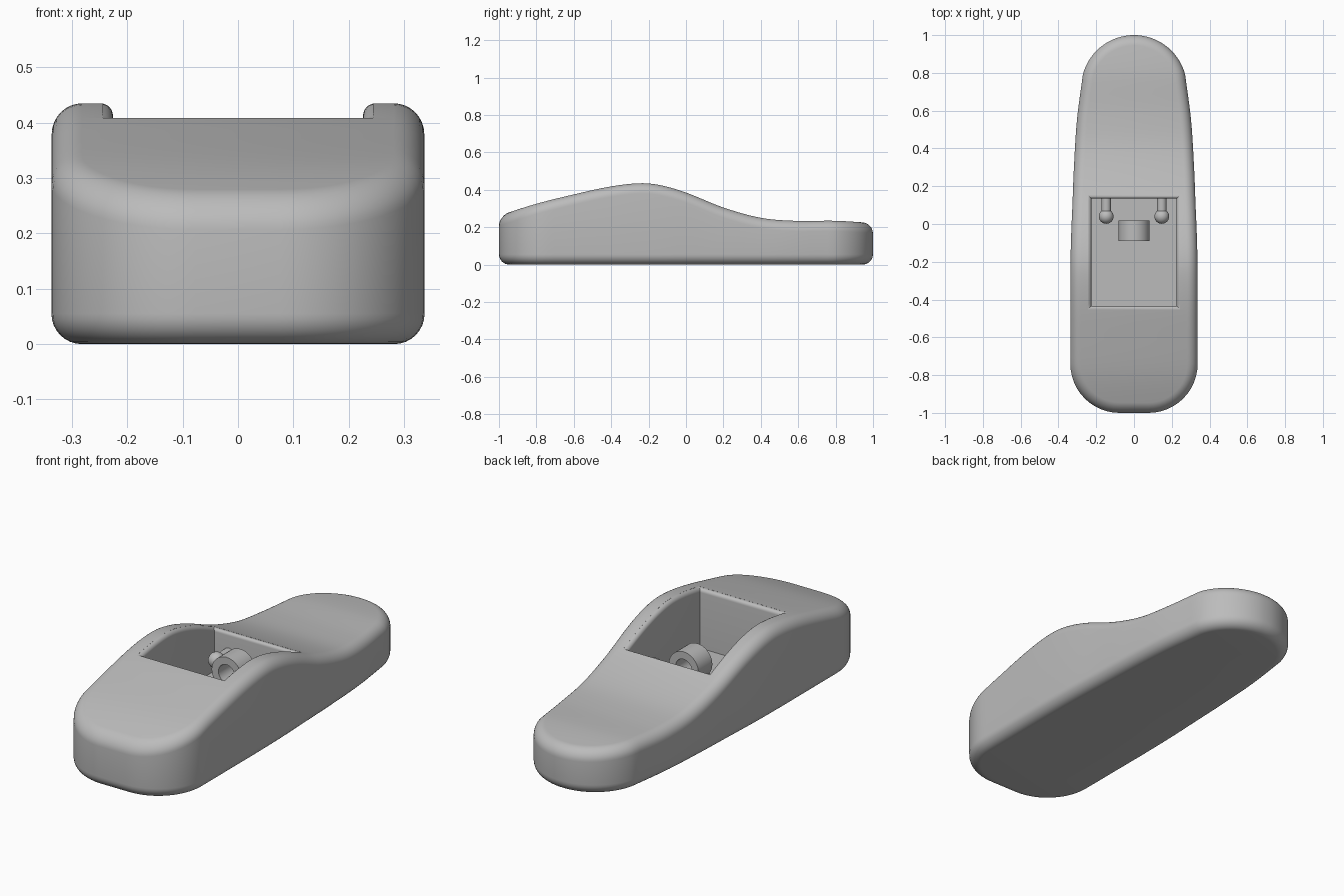
import bpy, bmesh
from math import sin, cos, pi, radians, hypot
from mathutils import Matrix, Vector

if "Cube" in bpy.data.objects:
    bpy.data.objects.remove(bpy.data.objects["Cube"], do_unlink=True)

grey = bpy.data.materials.new("plain_grey")
grey.use_nodes = True
grey.diffuse_color = (0.5, 0.5, 0.5, 1)
grey.node_tree.nodes["Principled BSDF"].inputs["Base Color"].default_value = (0.5, 0.5, 0.5, 1)


def curve(points, t):
    """Smooth interpolation through (position, value) pairs."""
    t = min(max(t, points[0][0]), points[-1][0])
    last = len(points) - 1

    def slope(i):
        a, b = points[max(i - 1, 0)], points[min(i + 1, last)]
        return (b[1] - a[1]) / (b[0] - a[0])

    i = next(k for k in range(last) if t <= points[k + 1][0])
    (a, va), (b, vb) = points[i], points[i + 1]
    h = b - a
    s = (t - a) / h
    return (va * (1 + 2 * s) * (1 - s) ** 2 + vb * s * s * (3 - 2 * s)
            + h * slope(i) * s * (1 - s) ** 2 + h * slope(i + 1) * s * s * (s - 1))


def top(y):
    """Height of the upper surface along the length."""
    return curve([(-1, 0.262), (-0.8, 0.325), (-0.6, 0.375), (-0.4, 0.418), (-0.24, 0.435),
                  (-0.13, 0.423), (0, 0.385), (0.2, 0.305), (0.4, 0.25), (0.58, 0.234),
                  (0.8, 0.234), (1, 0.222)], y)


def finish(name, bm):
    bmesh.ops.recalc_face_normals(bm, faces=bm.faces)
    mesh = bpy.data.meshes.new(name)
    bm.to_mesh(mesh)
    bm.free()
    mesh.materials.append(grey)
    ob = bpy.data.objects.new(name, mesh)
    bpy.context.collection.objects.link(ob)
    return ob


def loft(name, rings):
    """Join half outlines, mirrored across x, into a closed solid."""
    bm = bmesh.new()
    loops = [[bm.verts.new(p) for p in half] +
             [bm.verts.new((-x, y, z)) for x, y, z in reversed(half)] for half in rings]
    n = len(loops[0])
    for low, high in zip(loops, loops[1:]):
        for i in range(n):
            j = (i + 1) % n
            bm.faces.new((low[i], low[j], high[j], high[i]))
    for ring in (loops[0], loops[-1]):
        for i in range(n // 2 - 1):
            bm.faces.new((ring[i], ring[i + 1], ring[n - 2 - i], ring[n - 1 - i]))
    return finish(name, bm)


def shade(ob):
    bpy.ops.object.select_all(action="DESELECT")
    ob.select_set(True)
    bpy.context.view_layer.objects.active = ob
    bpy.ops.object.shade_smooth_by_angle(angle=radians(35))


# Half outline: blunt front corner, tapering side, rounded tail
side = [(-0.74, 0.337), (-0.5, 0.337), (-0.3, 0.337), (-0.1, 0.334), (0.1, 0.326),
        (0.3, 0.318), (0.55, 0.302), (0.789, 0.271)]
corner = [(0.077 + 0.26 * sin(a), -0.74 - 0.26 * cos(a))
          for a in [k * pi / 24 for k in range(12)]]
flank = [(curve(side, y), y) for y in [-0.74 + 1.529 * k / 48 for k in range(49)]]
tail = [(0.28 * cos(a), 0.72 + 0.28 * sin(a)) for a in [0.25 + k * 1.25 / 14 for k in range(1, 15)]]
outline = corner + flank + tail


def inset(d):
    result = []
    for i, (x, y) in enumerate(outline):
        ax, ay = outline[max(i - 1, 0)]
        bx, by = outline[min(i + 1, len(outline) - 1)]
        size = hypot(bx - ax, by - ay)
        nx, ny = (by - ay) / size, -(bx - ax) / size
        if i == 0:
            nx, ny = 0, -1
        if i == len(outline) - 1:
            nx, ny = 0.07, 1
        result.append((x - d * nx, y - d * ny))
    return result


# Body with rounded lower and upper rims
R, STEPS = 0.055, 8
angles = [k * pi / 2 / STEPS for k in range(STEPS + 1)]
rings = [[(x, y, R - R * cos(a)) for x, y in inset(R - R * sin(a))] for a in angles]
rings += [[(x, y, top(y) - R + R * sin(a)) for x, y in inset(R - R * cos(a))] for a in angles]
body = loft("body", rings)

# Pocket with a rolled rim, cut from the top
HALF, MID, LENGTH, LIP, FLOOR = 0.226, -0.15, 0.285, 0.022, 0.11


def pocket_ring(d, height):
    ys = [MID + (LENGTH + d) * (k / 12 - 1) for k in range(25)]
    return [(HALF + d, y, height(y)) for y in ys]


cut = [pocket_ring(0, lambda y: FLOOR)]
for k in range(7):
    a = radians(80) * k / 6
    cut.append(pocket_ring(LIP - LIP * cos(a), lambda y: top(y) - LIP + LIP * sin(a)))
cut.append(pocket_ring(LIP, lambda y: top(y) + 0.1))
cutter = loft("pocket_cutter", cut)
cutter.hide_render = True
mod = body.modifiers.new("pocket", "BOOLEAN")
mod.operation = "DIFFERENCE"
mod.solver = "EXACT"
mod.object = cutter
bpy.context.view_layer.objects.active = body
bpy.ops.object.modifier_apply(modifier=mod.name)
bpy.data.objects.remove(cutter, do_unlink=True)
shade(body)

# Hollow roller lying along the length of the pocket
bm = bmesh.new()
section = [(0.045, -0.055), (0.0825, -0.055), (0.0825, 0.055), (0.045, 0.055)]
verts = [bm.verts.new((r, y, 0)) for r, y in section]
edges = [bm.edges.new((verts[i], verts[(i + 1) % 4])) for i in range(4)]
bmesh.ops.spin(bm, geom=verts + edges, cent=(0, 0, 0), axis=(0, 1, 0), angle=2 * pi,
               steps=40, use_merge=True)
bmesh.ops.remove_doubles(bm, verts=bm.verts, dist=0.0001)
bmesh.ops.translate(bm, verts=bm.verts, vec=(0, -0.036, 0.243))
shade(finish("roller_tube", bm))

# Ball-ended pegs reaching out of the rear pocket wall
for label, s in (("left", 1), ("right", -1)):
    spot = Vector((s * 0.147, 0.04, 0.222))
    bm = bmesh.new()
    bmesh.ops.create_uvsphere(bm, u_segments=24, v_segments=14, radius=0.039,
                              matrix=Matrix.Translation(spot))
    shade(finish(label + "_peg_ball", bm))
    bm = bmesh.new()
    bmesh.ops.create_cone(bm, cap_ends=True, segments=24, radius1=0.025, radius2=0.025, depth=0.11,
                          matrix=Matrix.Translation(spot + Vector((0, 0.055, 0)))
                          @ Matrix.Rotation(pi / 2, 4, "X"))
    shade(finish(label + "_peg_stem", bm))
